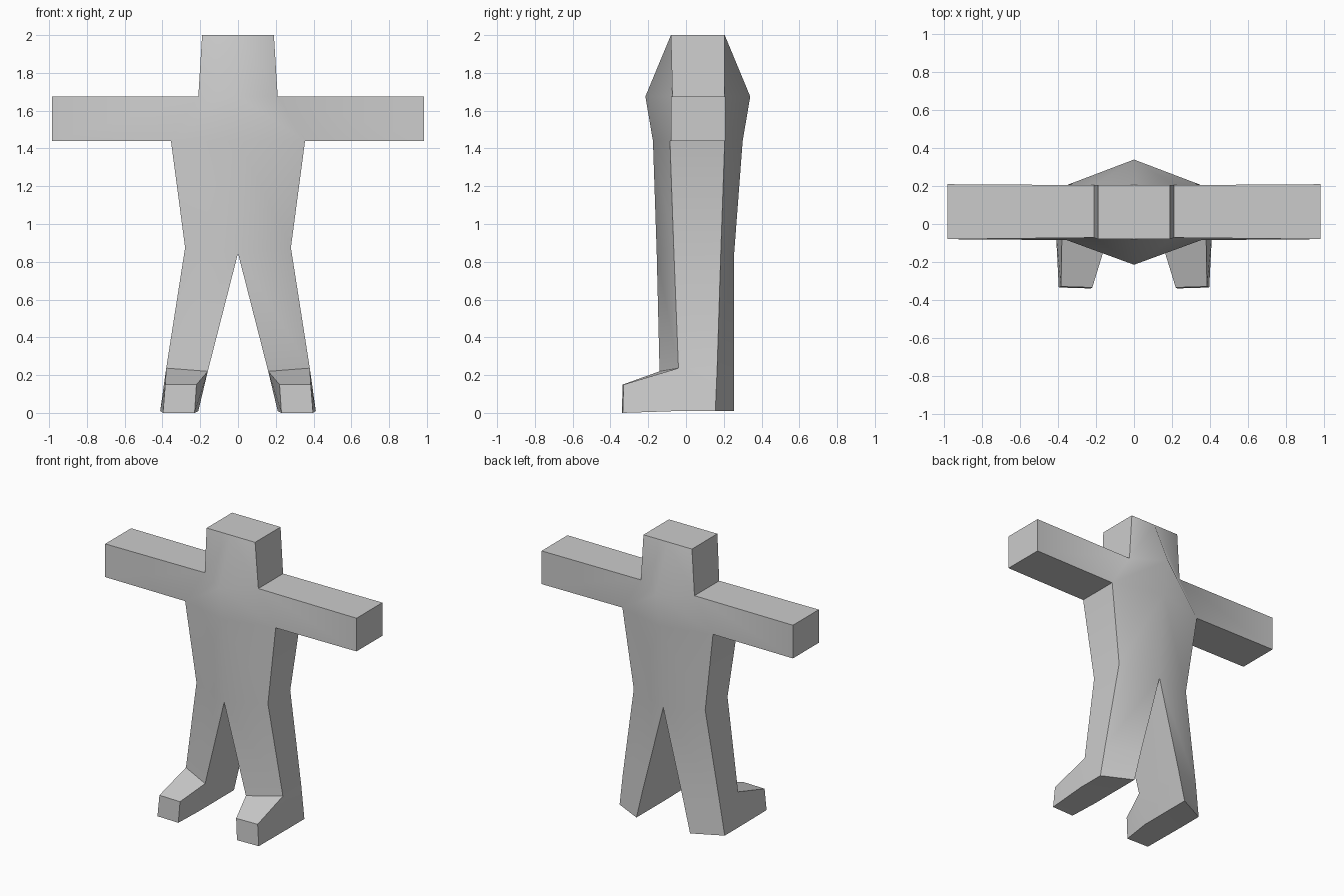
import bpy, bmesh, math

cube = bpy.data.objects.get("Cube")
if cube:
    bpy.data.objects.remove(cube, do_unlink=True)

# Plain grey for the whole figure
grey = bpy.data.materials.new("plain_grey")
grey.use_nodes = True
colour = (0.6, 0.6, 0.6, 1)
grey.diffuse_color = colour
grey.node_tree.nodes["Principled BSDF"].inputs["Base Color"].default_value = colour

# Outline of the left half: x, z, front y, back y
outline = {
    "crown_mid": (0, 2, -.08, .205),
    "crown": (.19, 2, -.08, .205),
    "neck_mid": (0, 1.675, -.215, .34),
    "neck": (.21, 1.675, -.072, .205),
    "hand_top": (.985, 1.675, -.08, .21),
    "hand_low": (.985, 1.44, -.08, .21),
    "armpit": (.355, 1.44, -.085, .205),
    "chest_mid": (0, 1.44, -.175, .30),
    "waist": (.28, .875, -.065, .185),
    "crotch": (0, .845, -.155, .255),
    "ankle_out": (.38, .237, -.04, .165),
    "ankle_in": (.16, .22, -.14, .255),
    "heel_out": (.412, .01, -.04, .155),
    "heel_in": (.21, .01, -.14, .255),
}
toes = {
    "ankle_out": (.385, -.33, .15),
    "ankle_in": (.22, -.335, .15),
    "heel_in": (.23, -.34, 0),
    "heel_out": (.397, -.335, 0),
}
# Panels shared by the front and the back
panels = [
    "crown_mid crown neck neck_mid",
    "neck_mid neck armpit chest_mid",
    "neck hand_top hand_low armpit",
    "chest_mid armpit waist crotch",
    "crotch waist ankle_out ankle_in",
]
lower_leg = "ankle_in ankle_out heel_out heel_in"
rim = ("crown_mid crown neck hand_top hand_low armpit waist ankle_out "
       "heel_out heel_in ankle_in crotch").split()

bm = bmesh.new()
front = {n: bm.verts.new((x, yf, z)) for n, (x, z, yf, yb) in outline.items()}
back = {n: bm.verts.new((x, yb, z)) for n, (x, z, yf, yb) in outline.items()}
toe = {n: bm.verts.new(p) for n, p in toes.items()}

# Front and back of the body
for side, names in ((front, panels), (back, panels + [lower_leg])):
    for panel in names:
        bm.faces.new([side[n] for n in panel.split()])

# Sides, arm ends, inner legs and sole
for a, b in zip(rim, rim[1:]):
    bm.faces.new((front[a], front[b], back[b], back[a]))

# Foot pushed forward from the lower leg
ring = list(toes)
for a, b in zip(ring, ring[1:] + ring[:1]):
    bm.faces.new((front[a], front[b], toe[b], toe[a]))
bm.faces.new([toe[n] for n in ring])

# Mirror the half and join it along the middle
half = bmesh.ops.duplicate(bm, geom=bm.verts[:] + bm.edges[:] + bm.faces[:])
for item in half["geom"]:
    if isinstance(item, bmesh.types.BMVert):
        item.co.x *= -1
bmesh.ops.remove_doubles(bm, verts=bm.verts[:], dist=0.0005)
bmesh.ops.recalc_face_normals(bm, faces=bm.faces[:])

mesh = bpy.data.meshes.new("figure_body")
bm.to_mesh(mesh)
bm.free()
mesh.materials.append(grey)
body = bpy.data.objects.new("figure_body", mesh)
bpy.context.collection.objects.link(body)

# Smooth the gentle bends and keep the hard edges
bpy.ops.object.select_all(action='DESELECT')
body.select_set(True)
bpy.context.view_layer.objects.active = body
bpy.ops.object.shade_smooth_by_angle(angle=math.radians(40))
